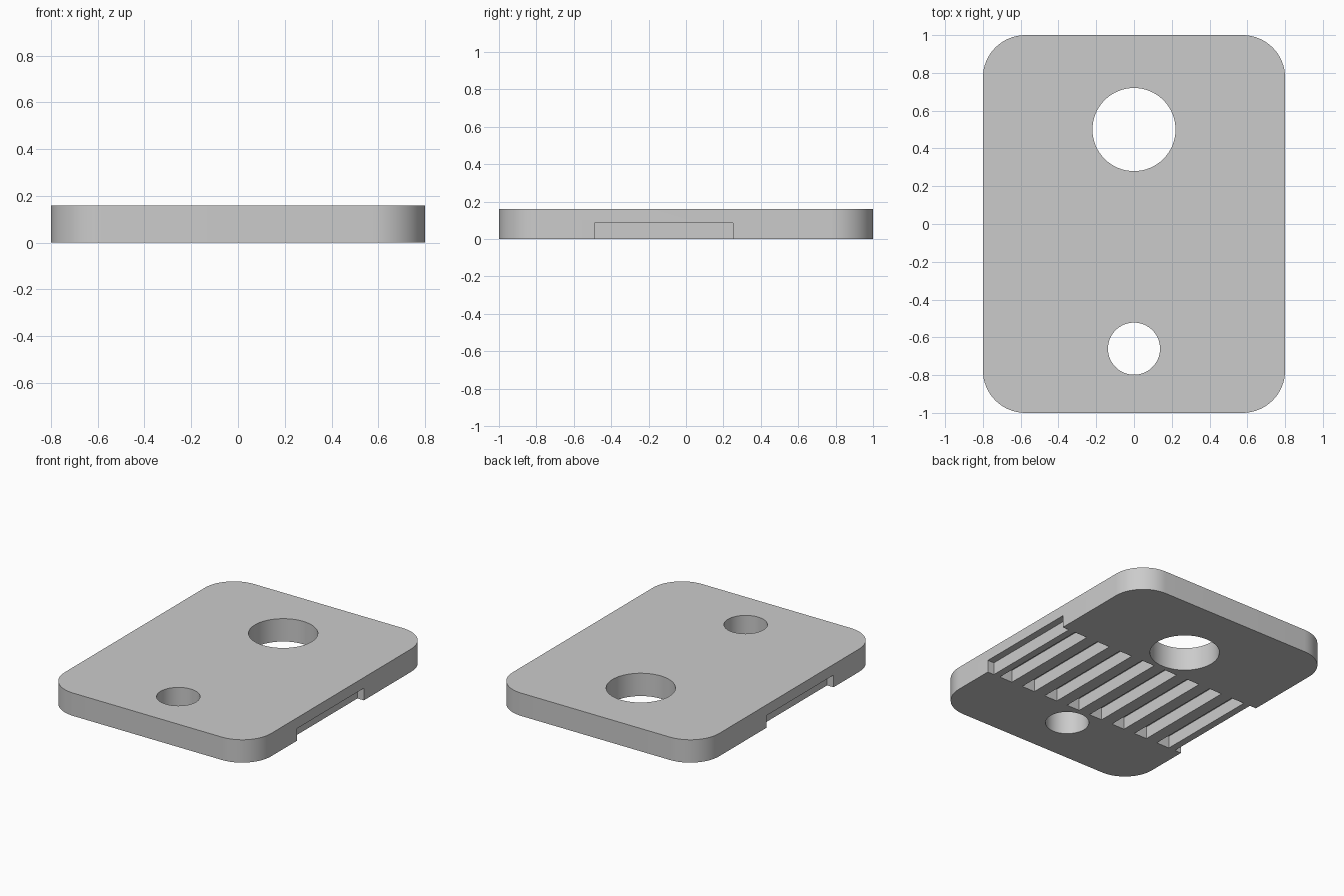
import bpy, bmesh, math
from mathutils import Matrix, Vector

if "Cube" in bpy.data.objects:
    bpy.data.objects.remove(bpy.data.objects["Cube"], do_unlink=True)

WIDTH, LENGTH, HEIGHT = 1.6, 2.0, 0.16
CORNER = 0.225
GROOVE_DEPTH, GROOVE_WIDTH, GROOVES = 0.085, 0.1, 8
GROOVE_FRONT, GROOVE_BACK = -0.49, 0.25
GROOVE_SPAN = 1.4      # outer edge to outer edge of the groove row
NOTCH = 0.05           # how far each side edge is cut in


def make_object(name, bm):
    bmesh.ops.recalc_face_normals(bm, faces=bm.faces)
    mesh = bpy.data.meshes.new(name)
    bm.to_mesh(mesh)
    bm.free()
    obj = bpy.data.objects.new(name, mesh)
    bpy.context.collection.objects.link(obj)
    return obj


def add_box(bm, low, high):
    low, high = Vector(low), Vector(high)
    matrix = Matrix.Translation((low + high) / 2) @ Matrix.Diagonal((*(high - low), 1))
    bmesh.ops.create_cube(bm, size=1, matrix=matrix)


def add_cylinder(bm, y, radius):
    bmesh.ops.create_cone(bm, cap_ends=True, segments=64, radius1=radius, radius2=radius,
                          depth=1, matrix=Matrix.Translation((0, y, 0)))


# Rounded plate body
bm = bmesh.new()
add_box(bm, (-WIDTH / 2, -LENGTH / 2, 0), (WIDTH / 2, LENGTH / 2, HEIGHT))
uprights = [e for e in bm.edges if abs(e.verts[0].co.z - e.verts[1].co.z) > 0.1]
bmesh.ops.bevel(bm, geom=uprights, offset=CORNER, segments=16, profile=0.5, affect='EDGES')
plate = make_object("grooved_plate", bm)

# Cutters: two through holes, the underside grooves and the side notches
bm = bmesh.new()
add_cylinder(bm, 0.5, 0.22)
add_cylinder(bm, -0.66, 0.138)
pitch = (GROOVE_SPAN - GROOVE_WIDTH) / (GROOVES - 1)
for i in range(GROOVES):
    x = -GROOVE_SPAN / 2 + i * pitch
    add_box(bm, (x, GROOVE_FRONT, -0.1), (x + GROOVE_WIDTH, GROOVE_BACK, GROOVE_DEPTH))
inner, outer = WIDTH / 2 - NOTCH, WIDTH / 2 + 0.1
for x1, x2 in ((inner, outer), (-outer, -inner)):
    add_box(bm, (x1, GROOVE_FRONT, -0.1), (x2, GROOVE_BACK, GROOVE_DEPTH))
cutter = make_object("plate_cutter", bm)
cutter.hide_render = True

# Cut the plate and drop the cutter
cut = plate.modifiers.new("cutouts", 'BOOLEAN')
cut.operation = 'DIFFERENCE'
cut.solver = 'EXACT'
cut.object = cutter
bpy.ops.object.select_all(action='DESELECT')
plate.select_set(True)
bpy.context.view_layer.objects.active = plate
bpy.ops.object.modifier_apply(modifier=cut.name)
bpy.data.objects.remove(cutter, do_unlink=True)
bpy.ops.object.shade_smooth_by_angle(angle=math.radians(30))

# Plain grey
grey = bpy.data.materials.new("plain_grey")
grey.use_nodes = True
color = (0.6, 0.6, 0.6, 1)
grey.diffuse_color = color
grey.node_tree.nodes["Principled BSDF"].inputs["Base Color"].default_value = color
plate.data.materials.clear()
plate.data.materials.append(grey)
